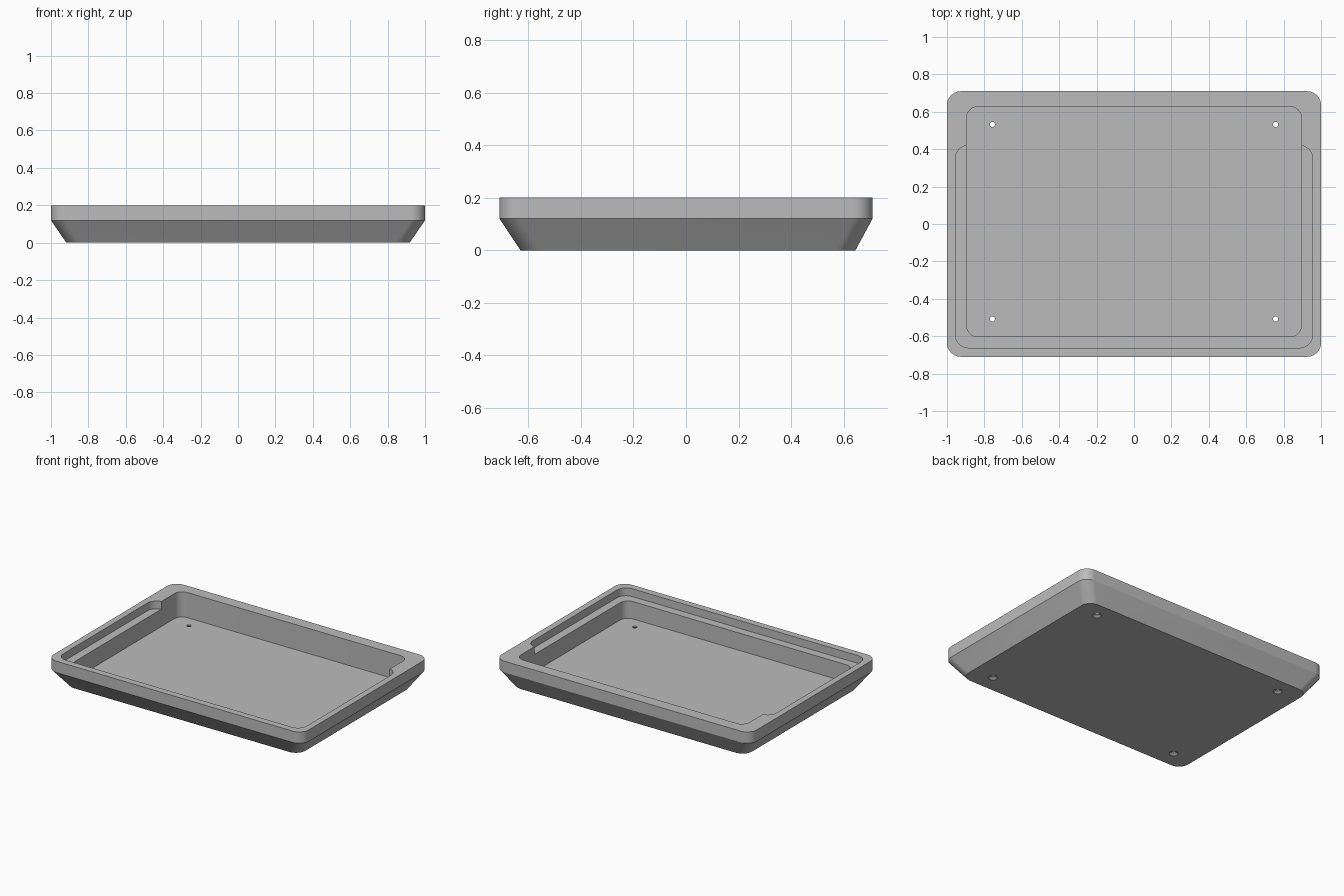
import bpy
import bmesh
from math import cos, sin, pi, radians

cube = bpy.data.objects.get("Cube")
if cube:
    bpy.data.objects.remove(cube)

grey = bpy.data.materials.new("plain grey")
grey.use_nodes = True
colour = (0.5, 0.5, 0.5, 1)
grey.diffuse_color = colour
grey.node_tree.nodes["Principled BSDF"].inputs["Base Color"].default_value = colour


def rounded_rect(half_x, front, back, radius, z, steps=10):
    """Counter-clockwise outline of a rectangle with round corners."""
    corners = [(half_x, back), (-half_x, back), (-half_x, front), (half_x, front)]
    points = []
    for i, (x, y) in enumerate(corners):
        cx = x - radius if x > 0 else x + radius
        cy = y - radius if y == back else y + radius
        for s in range(steps + 1):
            a = (i + s / steps) * pi / 2
            points.append((cx + radius * cos(a), cy + radius * sin(a), z))
    return points


def circle(x, y, radius, z, sides=24):
    return [(x + radius * cos(2 * pi * i / sides),
             y + radius * sin(2 * pi * i / sides), z) for i in range(sides)]


def loft(name, outlines):
    """Closed solid through stacked outlines, lowest first."""
    bm = bmesh.new()
    rings = [[bm.verts.new(p) for p in outline] for outline in outlines]
    for low, high in zip(rings, rings[1:]):
        n = len(low)
        for i in range(n):
            j = (i + 1) % n
            bm.faces.new((low[i], low[j], high[j], high[i]))
    bm.faces.new(rings[0][::-1])
    bm.faces.new(rings[-1])
    mesh = bpy.data.meshes.new(name)
    bm.to_mesh(mesh)
    bm.free()
    mesh.materials.append(grey)
    obj = bpy.data.objects.new(name, mesh)
    bpy.context.collection.objects.link(obj)
    return obj


RIM, LEDGE, FLOOR = 0.2, 0.145, 0.022
ABOVE = RIM + 0.1

# Outer shell: sloped skirt below an upright rim
tray = loft("tray", [
    rounded_rect(0.918, -0.63, 0.645, 0.075, 0),
    rounded_rect(1, -0.71, 0.71, 0.075, 0.12),
    rounded_rect(1, -0.71, 0.71, 0.075, RIM),
])

# Deep pocket, and the shallow ledge around its front and sides
cutters = [
    loft("pocket_cutter", [rounded_rect(0.895, -0.602, 0.627, 0.06, z)
                           for z in (FLOOR, ABOVE)]),
    loft("ledge_cutter", [rounded_rect(0.955, -0.662, 0.42, 0.07, z)
                          for z in (LEDGE, ABOVE)]),
]

# Countersunk screw holes through the floor
for x in (-0.757, 0.757):
    for y in (-0.508, 0.532):
        cutters.append(loft("screw_hole_cutter", [
            circle(x, y, 0.03, -0.02),
            circle(x, y, 0.03, 0.002),
            circle(x, y, 0.014, 0.014),
            circle(x, y, 0.014, 0.06),
        ]))

bpy.ops.object.select_all(action="DESELECT")
bpy.context.view_layer.objects.active = tray
tray.select_set(True)
for cutter in cutters:
    cutter.hide_render = True
    cut = tray.modifiers.new("cut", "BOOLEAN")
    cut.operation = "DIFFERENCE"
    cut.solver = "EXACT"
    cut.object = cutter
    bpy.ops.object.modifier_apply(modifier=cut.name)
    bpy.data.objects.remove(cutter)

bpy.ops.object.shade_smooth_by_angle(angle=radians(25))
